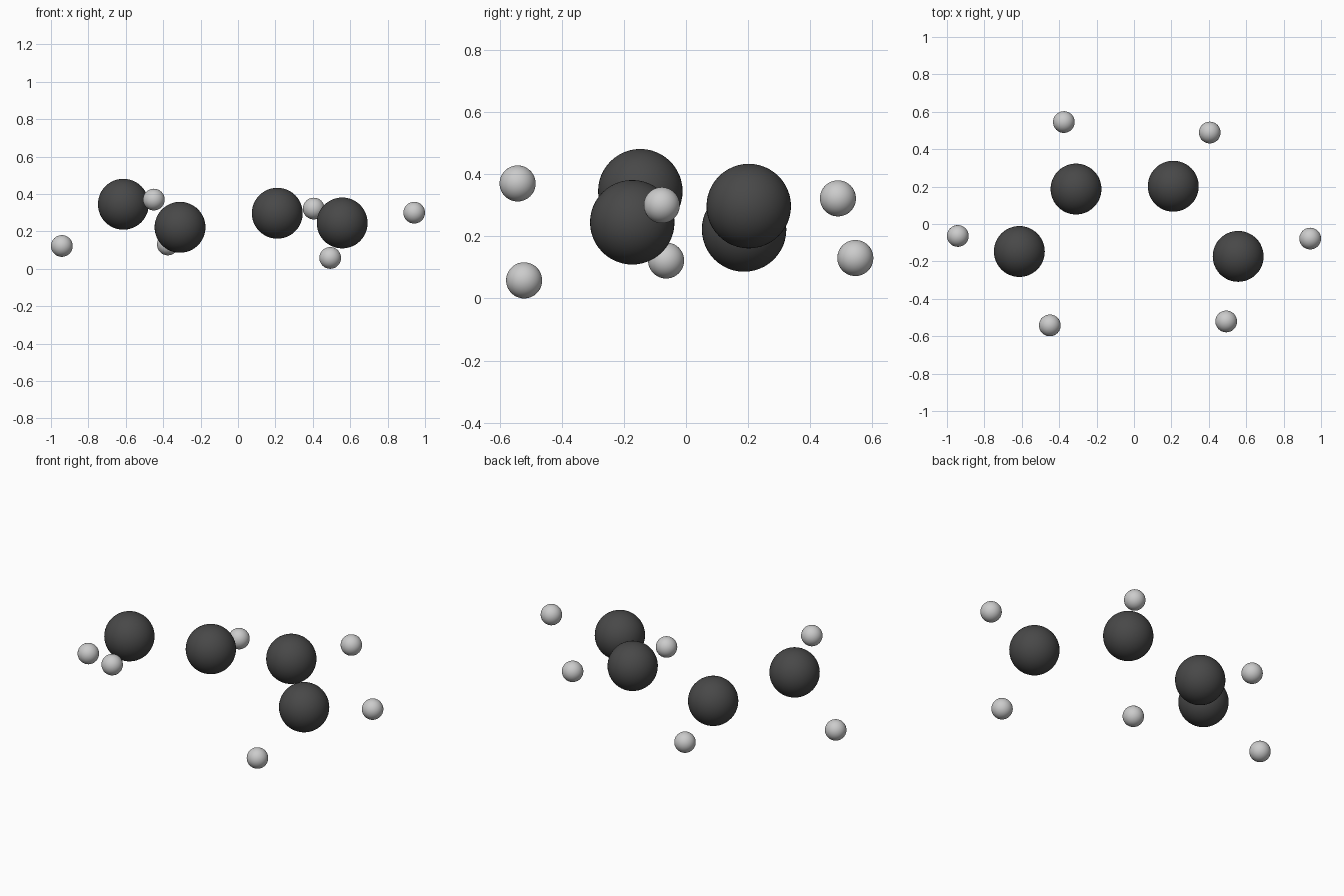
import bpy

cube = bpy.data.objects.get("Cube")
if cube:
    bpy.data.objects.remove(cube, do_unlink=True)


def material(name, value):
    mat = bpy.data.materials.new(name)
    mat.use_nodes = True
    color = (value, value, value, 1)
    mat.diffuse_color = color
    mat.node_tree.nodes["Principled BSDF"].inputs["Base Color"].default_value = color
    return mat


def ball(name, center, radius, mat):
    bpy.ops.mesh.primitive_uv_sphere_add(segments=48, ring_count=24,
                                         radius=radius, location=center)
    obj = bpy.context.object
    obj.name = name
    obj.data.name = name
    obj.data.materials.append(mat)
    bpy.ops.object.shade_smooth()


dark_gray = material("dark_gray", 0.065)
light_gray = material("light_gray", 0.6)

# Chain of four large atoms, right to left
large_atoms = {
    "large_atom_outer_right": (-0.613, -0.147, 0.345),
    "large_atom_inner_right": (-0.31, 0.187, 0.222),
    "large_atom_inner_left": (0.21, 0.202, 0.297),
    "large_atom_outer_left": (0.557, -0.173, 0.245),
}
for name, center in large_atoms.items():
    ball(name, center, 0.136, dark_gray)

# Six small atoms around the chain
small_atoms = {
    "small_atom_end_right": (-0.942, -0.064, 0.122),
    "small_atom_front_right": (-0.45, -0.542, 0.37),
    "small_atom_back_right": (-0.375, 0.545, 0.13),
    "small_atom_back_left": (0.405, 0.489, 0.322),
    "small_atom_front_left": (0.493, -0.521, 0.058),
    "small_atom_end_left": (0.942, -0.078, 0.3),
}
for name, center in small_atoms.items():
    ball(name, center, 0.058, light_gray)
